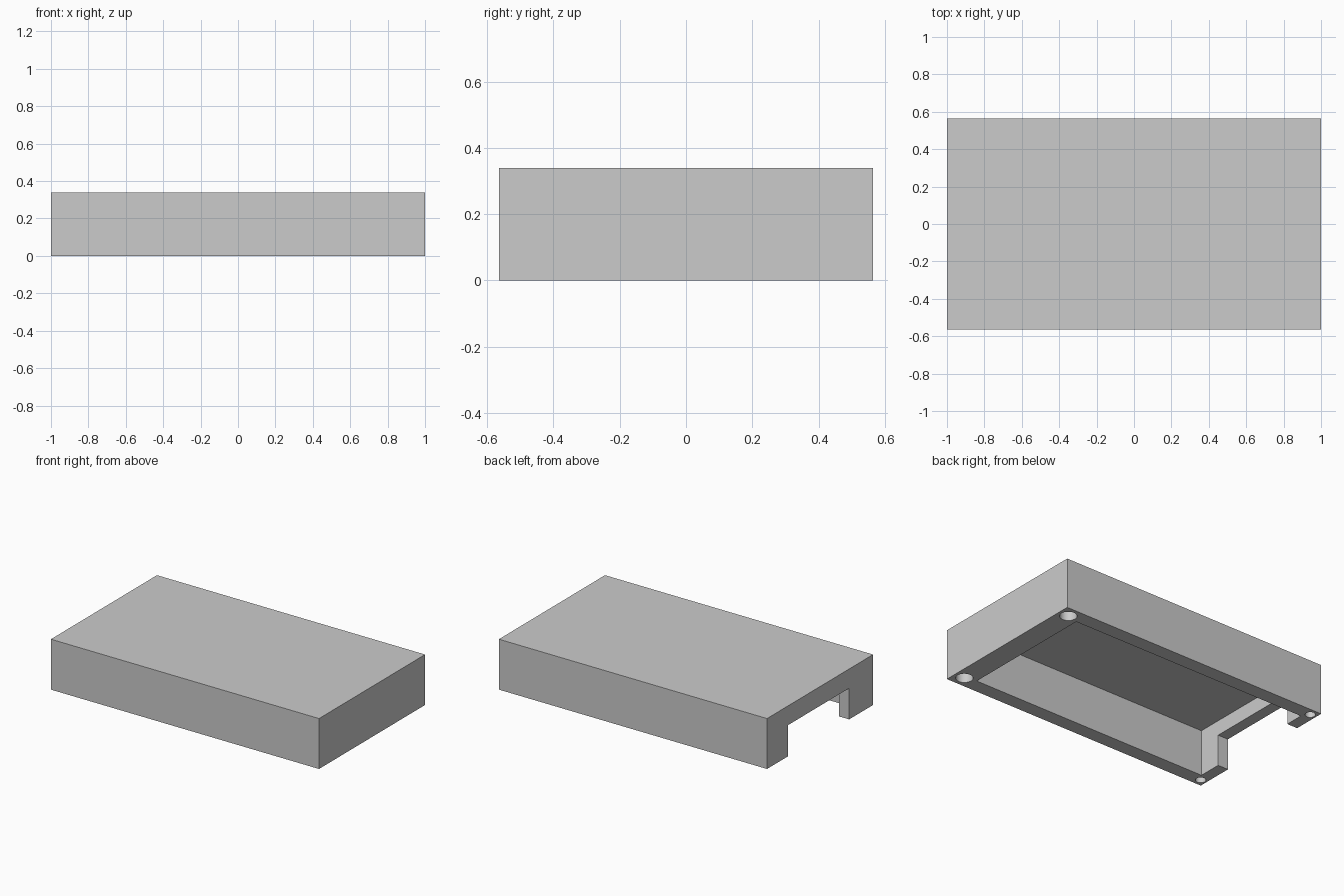
import bpy
from mathutils import Vector

if "Cube" in bpy.data.objects:
    bpy.data.objects.remove(bpy.data.objects["Cube"], do_unlink=True)

W, D, H = 2.0, 1.13, 0.34

grey = bpy.data.materials.new("plain_grey")
grey.use_nodes = True
colour = (0.6, 0.6, 0.6, 1)
grey.diffuse_color = colour
grey.node_tree.nodes["Principled BSDF"].inputs["Base Color"].default_value = colour


def box(name, low, high):
    low, high = Vector(low), Vector(high)
    bpy.ops.mesh.primitive_cube_add(size=1, location=(low + high) / 2)
    obj = bpy.context.object
    obj.name = name
    obj.scale = high - low
    bpy.ops.object.transform_apply(location=True, scale=True)
    obj.data.materials.append(grey)
    return obj


def hole(name, x, y, radius, depth):
    bpy.ops.mesh.primitive_cylinder_add(
        vertices=32, radius=radius, depth=2 * depth, location=(x, y, 0))
    obj = bpy.context.object
    obj.name = name
    obj.data.materials.append(grey)
    return obj


def cut(target, cutter):
    mod = target.modifiers.new("cut", "BOOLEAN")
    mod.operation = "DIFFERENCE"
    mod.solver = "EXACT"
    mod.object = cutter
    bpy.context.view_layer.objects.active = target
    bpy.ops.object.modifier_apply(modifier=mod.name)
    bpy.data.objects.remove(cutter, do_unlink=True)


# Solid cover block
cover = box("enclosure_cover", (-W / 2, -D / 2, 0), (W / 2, D / 2, H))

# Cavity open at the bottom, with a thicker wall at one end
cut(cover, box("cavity_cutter", (-0.923, -0.467, -0.1), (0.847, 0.467, 0.31)))

# Notch through the thin end wall
cut(cover, box("notch_cutter", (-1.1, -0.31, -0.1), (-0.88, 0.34, 0.21)))

# Blind corner holes: large at the thick end, small at the thin end
for side in (-1, 1):
    cut(cover, hole("large_hole_cutter", 0.927, side * 0.488, 0.053, 0.25))
    cut(cover, hole("small_hole_cutter", -0.957, side * 0.515, 0.032, 0.25))

# Smooth hole walls, sharp box edges
bpy.ops.object.select_all(action="DESELECT")
cover.select_set(True)
bpy.context.view_layer.objects.active = cover
bpy.ops.object.shade_smooth_by_angle()
